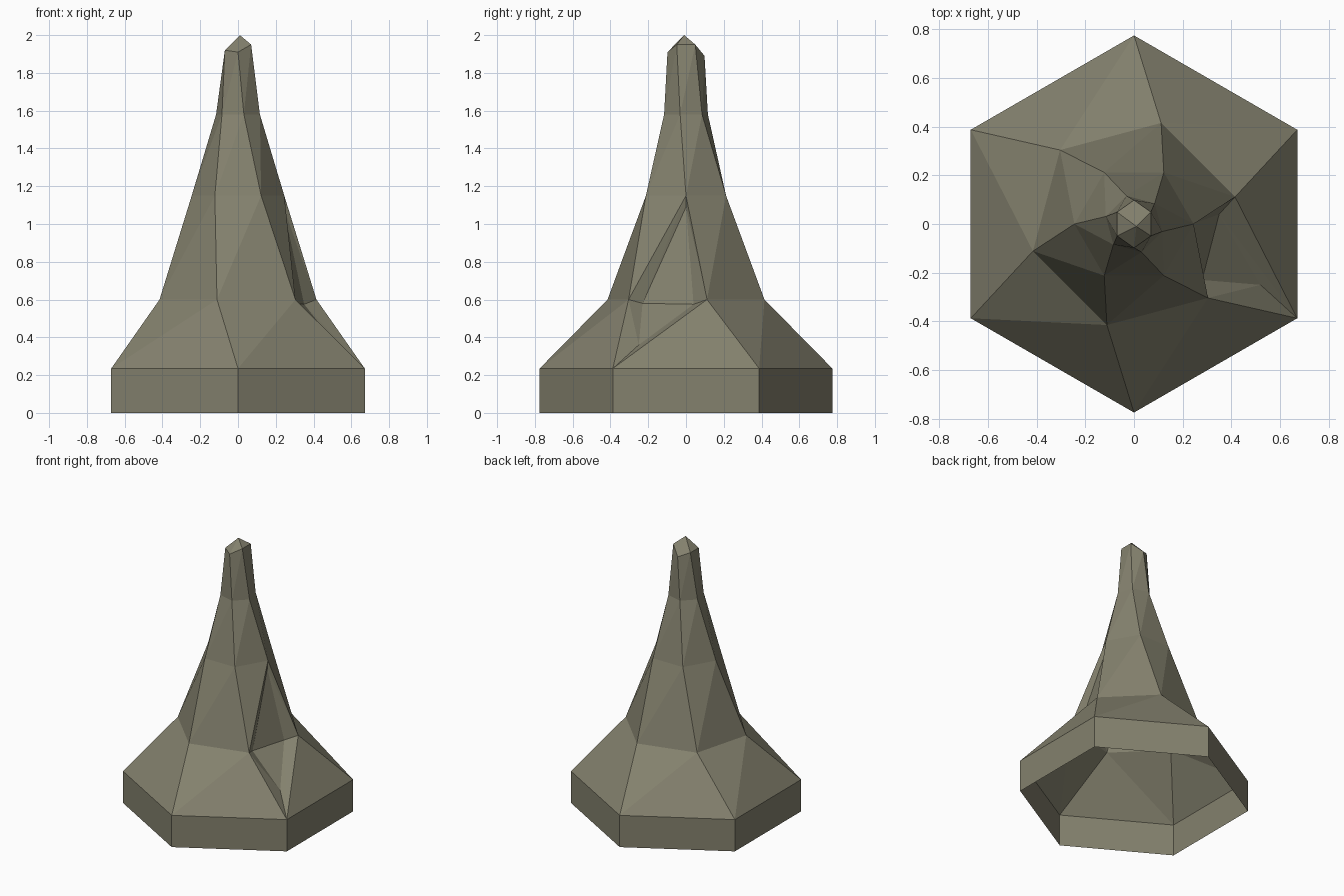
import bpy, bmesh
from math import radians, cos, sin
from mathutils import Vector

cube = bpy.data.objects.get("Cube")
if cube:
    bpy.data.objects.remove(cube, do_unlink=True)

SIDES = 6
# Rings from foot to tip: radius, height, twist in degrees, x squeeze
RINGS = [(0.775, 0.0, 0, 1), (0.775, 0.235, 0, 1), (0.43, 0.6, -15, 1),
         (0.245, 1.15, -30, 1), (0.12, 1.58, -45, 1), (0.098, 1.92, -60, 0.82)]
TIP_OFFSETS = [0.03, -0.03, 0, 0, -0.01, 0.03]
NOTCH_SIDE = 4

stone = bpy.data.materials.new("grey_brown_stone")
stone.use_nodes = True
colour = (0.23, 0.22, 0.155, 1)
stone.diffuse_color = colour
bsdf = next(n for n in stone.node_tree.nodes if n.type == 'BSDF_PRINCIPLED')
bsdf.inputs["Base Color"].default_value = colour
bsdf.inputs["Roughness"].default_value = 0.9

bm = bmesh.new()


def make_ring(radius, height, twist, squeeze, offsets):
    ring = []
    for k in range(SIDES):
        a = radians(90 + 360 / SIDES * k + twist)
        ring.append(bm.verts.new((radius * cos(a) * squeeze, radius * sin(a),
                                  height + offsets[k])))
    return ring


flat = [0] * SIDES
rings = [make_ring(*r, TIP_OFFSETS if r is RINGS[-1] else flat) for r in RINGS]

# Twisted spire walls, open underneath
for level, (low, high) in enumerate(zip(rings, rings[1:])):
    for k in range(SIDES):
        n = (k + 1) % SIDES
        if level == 0:
            bm.faces.new((low[k], low[n], high[n], high[k]))
            continue
        notch = k == NOTCH_SIDE
        if not (notch and level == 2):
            bm.faces.new((low[k], low[n], high[n]))
        if not (notch and level == 1):
            bm.faces.new((low[k], high[n], high[k]))

# Pointed tip
apex = bm.verts.new((0.01, -0.01, 2.0))
for k in range(SIDES):
    bm.faces.new((rings[-1][k], rings[-1][(k + 1) % SIDES], apex))

# Sunken notch on one side
k, n = NOTCH_SIDE, NOTCH_SIDE + 1
outer = [rings[1][k], rings[2][n], rings[3][n], rings[2][k]]
inner = [bm.verts.new(Vector(p)) for p in
         ((0.52, -0.25, 0.36), (0.35, 0.04, 0.575), (0.24, 0.0, 1.09), (0.28, -0.23, 0.58))]
for i in range(4):
    j = (i + 1) % 4
    bm.faces.new((outer[i], outer[j], inner[j]))
    bm.faces.new((outer[i], inner[j], inner[i]))
bm.faces.new((inner[0], inner[1], inner[3]))
bm.faces.new((inner[1], inner[2], inner[3]))

mesh = bpy.data.meshes.new("stone_spire")
bm.to_mesh(mesh)
bm.free()
mesh.materials.append(stone)
spire = bpy.data.objects.new("stone_spire", mesh)
bpy.context.collection.objects.link(spire)
